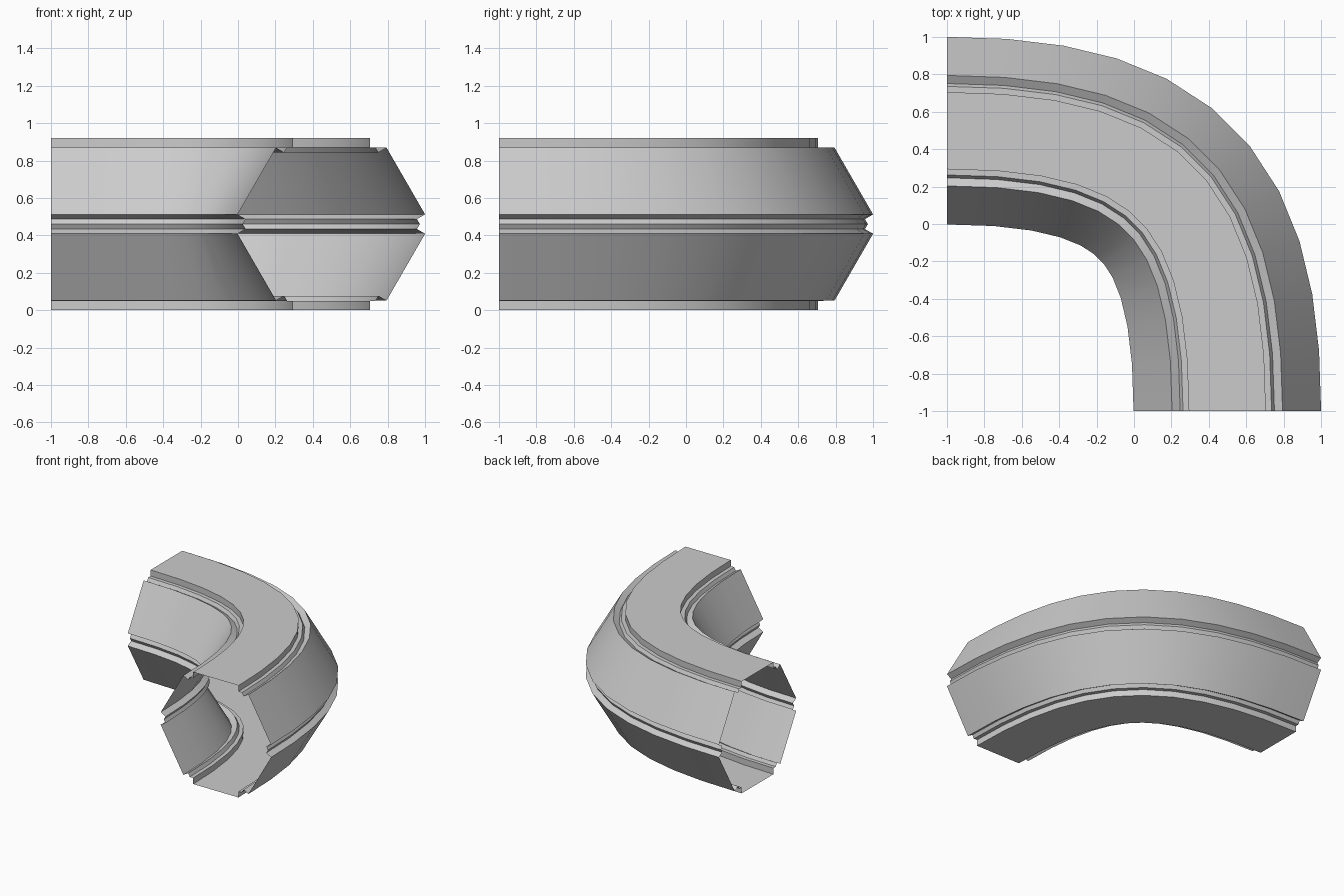
import bpy, bmesh, math
from mathutils import Vector

if "Cube" in bpy.data.objects:
    bpy.data.objects.remove(bpy.data.objects["Cube"])

APOTHEM, HALF, DEPTH = 0.46, 0.206, 0.05   # panel distance, half width, groove depth
C = 0.499                                  # centre line offset at both ends
HANDLE = 1.118
STEPS = 11

# Hexagonal profile: six raised panels with a core corner showing in each groove
core = APOTHEM - DEPTH
profile = []
for i in range(6):
    a = math.radians(90 - 60 * i)
    n = Vector((math.cos(a), math.sin(a)))
    t = Vector((n.y, -n.x))
    for u, v in ((-HALF, core), (-HALF, APOTHEM), (HALF, APOTHEM), (HALF, core),
                 (core * math.tan(math.pi / 6), core)):
        profile.append(t * u + n * v)

# Bezier centre line of the bend
p = [Vector((-1, C)), Vector((-1 + HANDLE, C)), Vector((C, -1 + HANDLE)), Vector((C, -1))]


def centre(t):
    s = 1 - t
    pos = p[0] * s**3 + p[1] * 3 * s * s * t + p[2] * 3 * s * t * t + p[3] * t**3
    tan = (p[1] - p[0]) * s * s + (p[2] - p[1]) * 2 * s * t + (p[3] - p[2]) * t * t
    tan.normalize()
    return pos, Vector((-tan.y, tan.x))


# Sweep the profile into an open-ended tube
bm = bmesh.new()
rings = []
for k in range(STEPS + 1):
    pos, side = centre(k / STEPS)
    rings.append([bm.verts.new((pos.x + side.x * q.x, pos.y + side.y * q.x, APOTHEM + q.y))
                  for q in profile])
count = len(profile)
for a, b in zip(rings, rings[1:]):
    for j in range(count):
        m = (j + 1) % count
        bm.faces.new((a[j], a[m], b[m], b[j]))
bm.normal_update()
# Outward normals: the top panel must face up
top = max(bm.faces, key=lambda f: f.calc_center_median().z)
if top.normal.z < 0:
    bmesh.ops.reverse_faces(bm, faces=bm.faces[:])

mesh = bpy.data.meshes.new("corridor_bend")
bm.to_mesh(mesh)
bm.free()
bend = bpy.data.objects.new("corridor_bend", mesh)
bpy.context.collection.objects.link(bend)
bpy.context.view_layer.objects.active = bend
bend.select_set(True)
bpy.ops.object.shade_smooth_by_angle(angle=math.radians(30))
